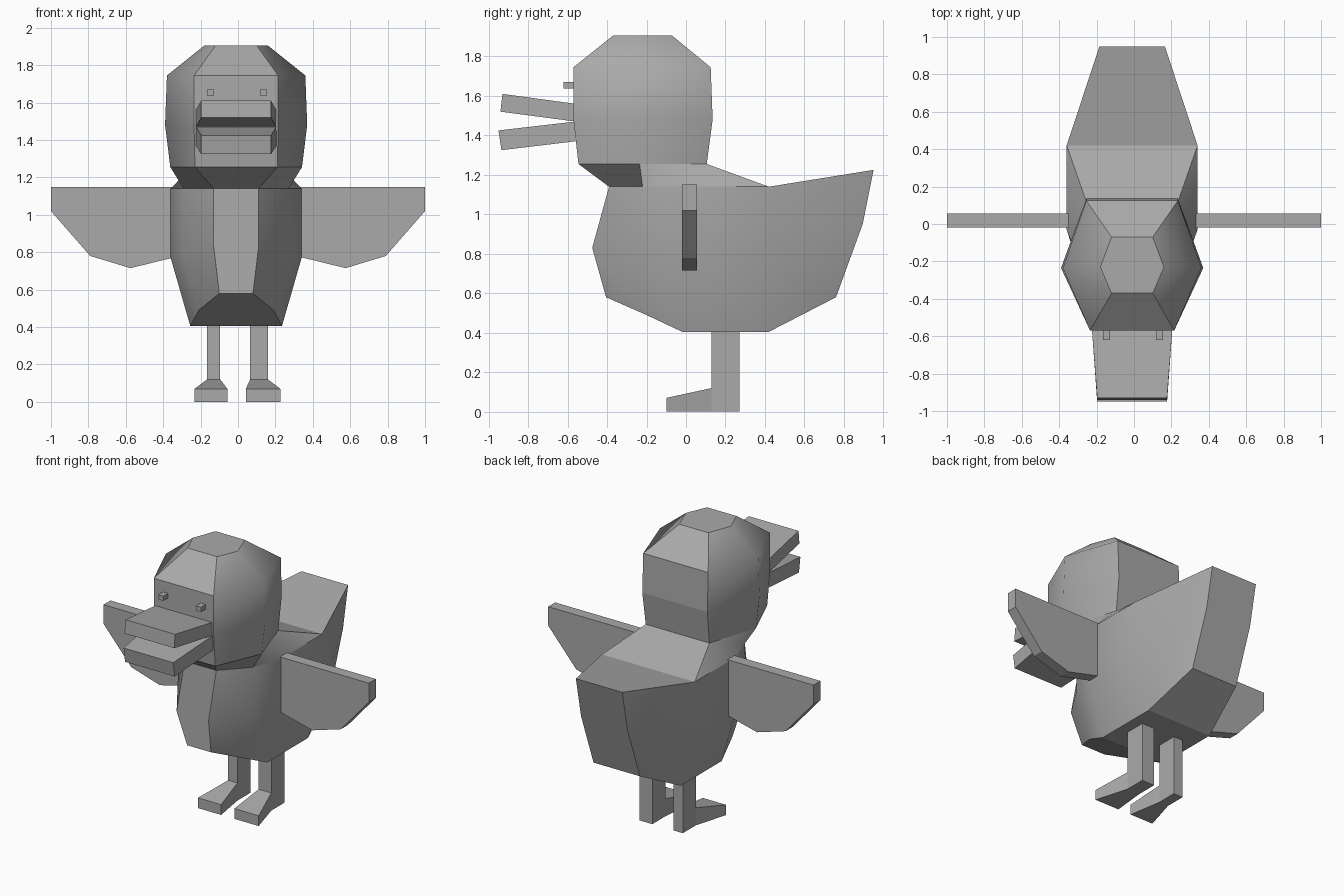
import bpy, bmesh, math

if "Cube" in bpy.data.objects:
    bpy.data.objects.remove(bpy.data.objects["Cube"])

CX = -0.01  # centre line of body and head

grey = bpy.data.materials.new("plain grey")
grey.diffuse_color = (0.40, 0.40, 0.40, 1)
grey.use_nodes = True
grey.node_tree.nodes["Principled BSDF"].inputs["Base Color"].default_value = grey.diffuse_color


def finish(bm, name, smooth_sides=False):
    """Turn a bmesh into an object; optionally smooth the side panels."""
    bmesh.ops.remove_doubles(bm, verts=bm.verts, dist=1e-5)
    bmesh.ops.recalc_face_normals(bm, faces=bm.faces)
    if smooth_sides:
        for f in bm.faces:
            f.smooth = abs(f.normal.x) > 0.4
        for e in bm.edges:
            e.smooth = e.calc_face_angle(0) < math.radians(50)
    me = bpy.data.meshes.new(name)
    bm.to_mesh(me)
    bm.free()
    me.materials.append(grey)
    ob = bpy.data.objects.new(name, me)
    bpy.context.collection.objects.link(ob)
    return ob


def loft(name, rings, smooth_sides=False, caps=(True, True)):
    """Join equal-length closed rings of points with quads."""
    bm = bmesh.new()
    vs = [[bm.verts.new(p) for p in r] for r in rings]
    n = len(rings[0])
    for a, b in zip(vs, vs[1:]):
        for i in range(n):
            j = (i + 1) % n
            bm.faces.new((a[i], a[j], b[j], b[i]))
    if caps[0]:
        bm.faces.new(vs[0])
    if caps[1]:
        bm.faces.new(vs[-1])
    return finish(bm, name, smooth_sides)


def mirrored(points):
    """Closed ring from one side's points (half width, y, z)."""
    return ([(CX + x, y, z) for x, y, z in points]
            + [(CX - x, y, z) for x, y, z in reversed(points)])


# Body: stations from breast to tail, each top / middle / bottom
body = [
    [(.12, -.39, 1.14), (.12, -.475, .83), (.09, -.405, .58)],
    [(.28, -.22, 1.14), (.29, -.22, .80), (.20, -.20, .49)],
    [(.35, -.03, 1.14), (.35, -.02, .77), (.245, -.02, .405)],
    [(.35, .42, 1.14), (.35, .42, .77), (.245, .42, .405)],
    [(.175, .95, 1.225), (.175, .895, .95), (.175, .76, .58)],
]
loft("body", [mirrored(s) for s in body], True)

# Neck: flares from the shoulders up to the chin
low = [(.12, -.39, 1.14), (.28, -.22, 1.14), (.35, -.03, 1.14), (.35, .42, 1.14)]
high = [(.22, -.545, 1.255), (.352, -.235, 1.255), (.24, .105, 1.255)]
bm = bmesh.new()
sides = []
for s in (1, -1):
    l = [bm.verts.new((CX + s * x, y, z)) for x, y, z in low]
    h = [bm.verts.new((CX + s * x, y, z)) for x, y, z in high]
    bm.faces.new((l[0], l[1], h[1], h[0]))
    bm.faces.new((l[1], l[2], h[2], h[1]))
    bm.faces.new((l[2], l[3], h[2]))
    sides.append((l, h))
(la, ha), (lb, hb) = sides
bm.faces.new((la[0], ha[0], hb[0], lb[0]))
bm.faces.new((la[3], lb[3], hb[2], ha[2]))
finish(bm, "neck", True)

# Head: six-sided rings from chin to crown
head = [
    high,
    [(.225, -.57, 1.48), (.38, -.235, 1.48), (.245, .135, 1.48)],
    [(.225, -.57, 1.745), (.37, -.235, 1.745), (.245, .125, 1.745)],
    [(.11, -.37, 1.905), (.17, -.23, 1.905), (.11, -.07, 1.905)],
]
loft("head", [mirrored(r) for r in head], True, (False, True))

# Beak halves: base at the face, tip in front
for name, base, tip in (
        ("upper_beak", (1.47, 1.56), ((-.94, 1.52), (-.93, 1.61))),
        ("lower_beak", (1.37, 1.47), ((-.935, 1.325), (-.95, 1.425)))):
    loft(name, [
        mirrored([(.215, -.56, base[0]), (.215, -.56, base[1])]),
        mirrored([(.187, *tip[0]), (.187, *tip[1])])])


def box_ring(x0, x1, y, z0, z1):
    return [(x0, y, z0), (x1, y, z0), (x1, y, z1), (x0, y, z1)]


# Eyes: small pegs
for name, x in (("left_eye", -.148), ("right_eye", .136)):
    loft(name, [box_ring(x - .019, x + .019, y, 1.638, 1.67) for y in (-.62, -.56)])

# Wings: flat slabs
outline = [(.33, 1.15), (1, 1.15), (1, 1.02), (.79, .78), (.575, .715), (.33, .775)]
for name, s in (("left_wing", -1), ("right_wing", 1)):
    loft(name, [[(s * x, y, z) for x, z in outline] for y in (-.02, .055)])

# Legs: square posts; feet widen towards the toes
for side, x0, x1, t0, t1 in (("left", -.165, -.095, -.232, -.057),
                             ("right", .065, .16, .042, .226)):
    loft(side + "_leg", [[(x0, .13, z), (x1, .13, z), (x1, .27, z), (x0, .27, z)]
                         for z in (.12, .43)], caps=(False, True))
    loft(side + "_foot", [box_ring(t0, t1, -.10, 0, .07),
                          box_ring(x0, x1, .13, 0, .12),
                          box_ring(x0, x1, .27, 0, .12)])
